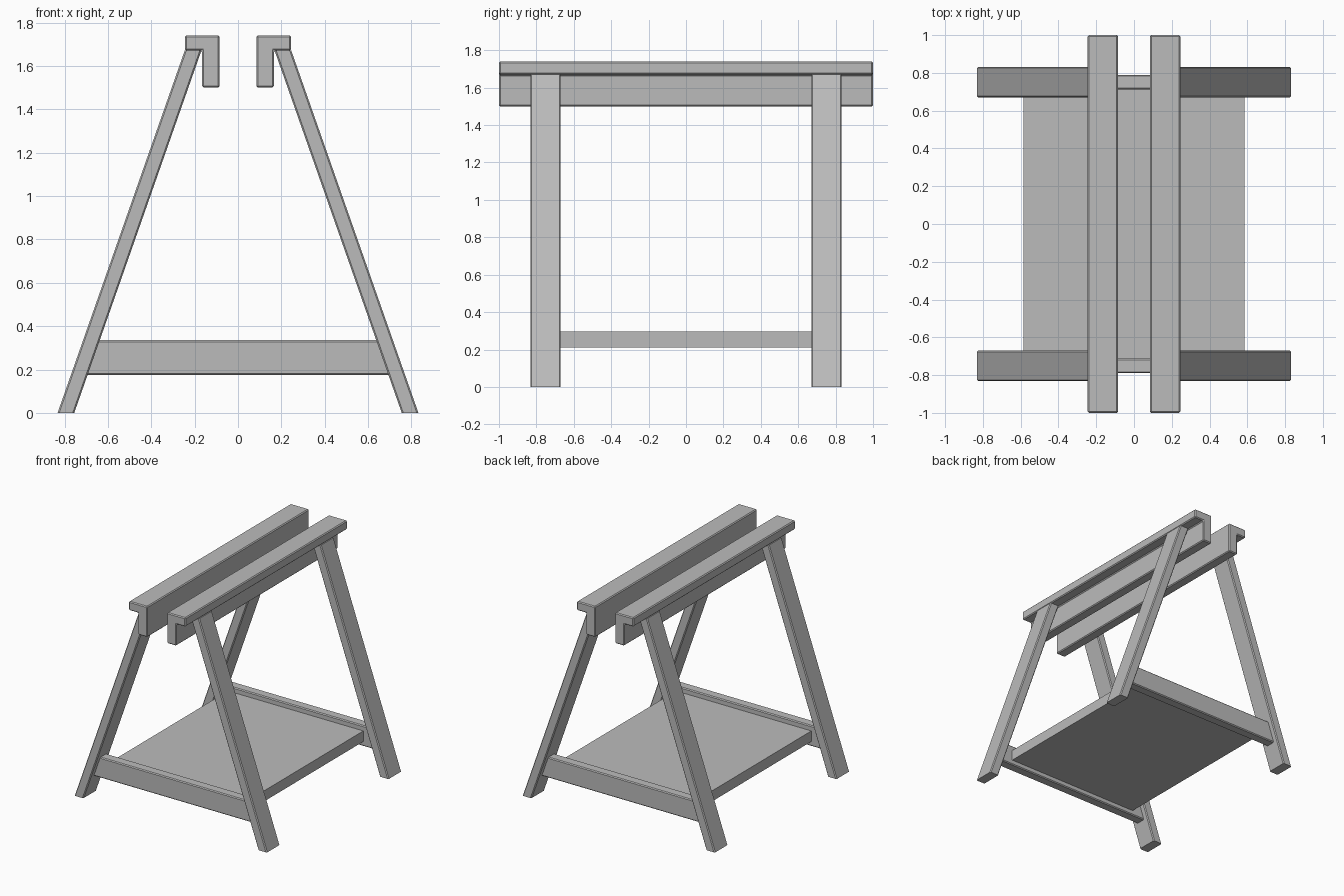
import bpy
import bmesh

if "Cube" in bpy.data.objects:
    bpy.data.objects.remove(bpy.data.objects["Cube"])

grey = bpy.data.materials.new("plain grey")
grey.use_nodes = True
grey.diffuse_color = (0.5, 0.5, 0.5, 1)
grey.node_tree.nodes["Principled BSDF"].inputs["Base Color"].default_value = (0.5, 0.5, 0.5, 1)


def plank(name, profile, y0, y1, chamfer=0.0, keep=lambda edge: True):
    """Extrude an x-z profile along y and chamfer the chosen edges."""
    bm = bmesh.new()
    face = bm.faces.new([bm.verts.new((x, y0, z)) for x, z in profile])
    grown = bmesh.ops.extrude_face_region(bm, geom=[face])["geom"]
    verts = [v for v in grown if isinstance(v, bmesh.types.BMVert)]
    bmesh.ops.translate(bm, verts=verts, vec=(0, y1 - y0, 0))
    bmesh.ops.recalc_face_normals(bm, faces=bm.faces)
    if chamfer:
        edges = [e for e in bm.edges if keep(e)]
        bmesh.ops.bevel(bm, geom=edges, offset=chamfer, segments=1,
                        profile=0.5, affect='EDGES')
    mesh = bpy.data.meshes.new(name)
    bm.to_mesh(mesh)
    bm.free()
    mesh.materials.append(grey)
    obj = bpy.data.objects.new(name, mesh)
    bpy.context.collection.objects.link(obj)


def slanted(edge):
    a, b = (v.co for v in edge.verts)
    return abs(a.z - b.z) > 0.5


def level(edge):
    a, b = (v.co for v in edge.verts)
    return abs(a.x - b.x) > 0.5


# Profiles of the right-hand half, mirrored by the sign of x
beam = [(0.085, 1.5), (0.165, 1.5), (0.165, 1.67),
        (0.245, 1.67), (0.245, 1.74), (0.085, 1.74)]
leg = [(0.755, 0), (0.832, 0), (0.246, 1.67), (0.169, 1.67)]
rail = [(-0.694, 0.175), (0.694, 0.175), (0.638, 0.335), (-0.638, 0.335)]
shelf = [(-0.585, 0.212), (0.585, 0.212), (0.585, 0.295), (-0.585, 0.295)]

ends = (("front", -1), ("back", 1))
for side, sx in (("left", 1), ("right", -1)):
    # L-shaped top beams
    plank(f"{side}_top_beam", [(sx * x, z) for x, z in beam], -1, 1, 0.007)
    # Splayed legs
    for end, sy in ends:
        plank(f"{end}_{side}_leg", [(sx * x, z) for x, z in leg],
              sy * 0.67, sy * 0.832, 0.007, slanted)

# Cross rails joining each pair of legs
for end, sy in ends:
    plank(f"{end}_cross_rail", rail, sy * 0.712, sy * 0.79, 0.007, level)

# Lower shelf
plank("shelf", shelf, -0.712, 0.712)
